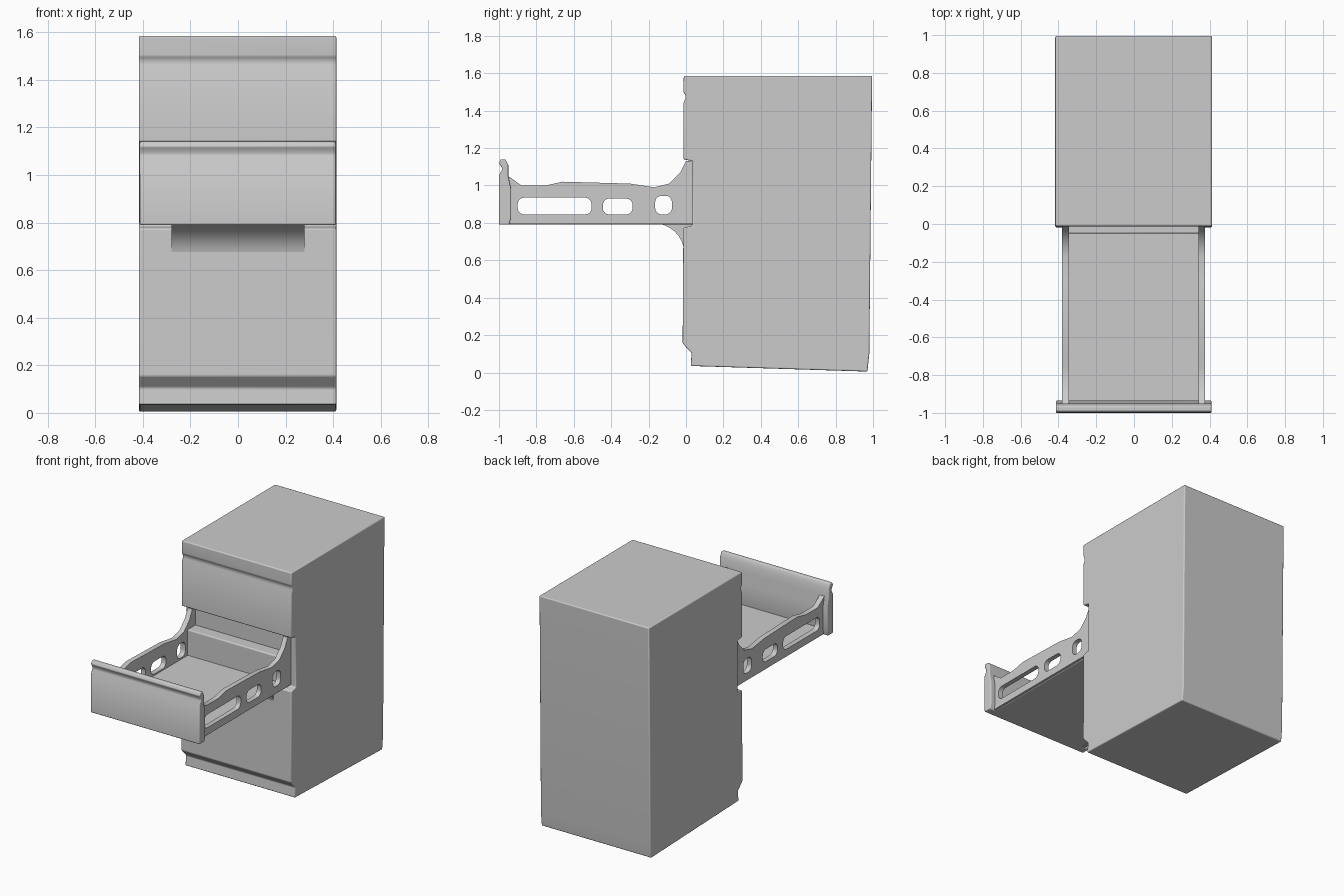
import bpy, bmesh, math
from mathutils import Matrix

if "Cube" in bpy.data.objects:
    bpy.data.objects.remove(bpy.data.objects["Cube"])

SIDE_ON = Matrix(((0, 0, 1, 0), (1, 0, 0, 0), (0, 1, 0, 0), (0, 0, 0, 1)))


def finish(name, me, bevel=0.0):
    ob = bpy.data.objects.new(name, me)
    bpy.context.collection.objects.link(ob)
    if bevel:
        m = ob.modifiers.new("soft_edges", 'BEVEL')
        m.width = bevel
        m.segments = 3
        m.limit_method = 'ANGLE'
        m.angle_limit = math.radians(35)
    bpy.ops.object.select_all(action='DESELECT')
    ob.select_set(True)
    bpy.context.view_layer.objects.active = ob
    bpy.ops.object.shade_smooth_by_angle(angle=math.radians(40))


def extrude_x(name, pts, x0, x1, bevel=0.0):
    """Solid from a (y, z) outline extruded along x."""
    bm = bmesh.new()
    face = bm.faces.new([bm.verts.new((x0, y, z)) for y, z in pts])
    new = bmesh.ops.extrude_face_region(bm, geom=[face])["geom"]
    moved = [v for v in new if isinstance(v, bmesh.types.BMVert)]
    bmesh.ops.translate(bm, verts=moved, vec=(x1 - x0, 0, 0))
    bmesh.ops.recalc_face_normals(bm, faces=bm.faces)
    me = bpy.data.meshes.new(name)
    bm.to_mesh(me)
    bm.free()
    finish(name, me, bevel)


def slotted_x(name, loops, x0, x1):
    """Plate along x from a filled outline; loops after the first are holes."""
    cu = bpy.data.curves.new(name, 'CURVE')
    cu.dimensions = '2D'
    cu.fill_mode = 'BOTH'
    cu.extrude = (x1 - x0) / 2
    for pts in loops:
        sp = cu.splines.new('POLY')
        sp.points.add(len(pts) - 1)
        for p, (y, z) in zip(sp.points, pts):
            p.co = (y, z, 0, 1)
        sp.use_cyclic_u = True
    tmp = bpy.data.objects.new("outline", cu)
    bpy.context.collection.objects.link(tmp)
    dg = bpy.context.evaluated_depsgraph_get()
    me = bpy.data.meshes.new_from_object(tmp.evaluated_get(dg))
    bpy.data.objects.remove(tmp)
    me.transform(Matrix.Translation(((x0 + x1) / 2, 0, 0)) @ SIDE_ON)
    finish(name, me)


def box(y0, y1, z0, z1):
    return [(y0, z0), (y1, z0), (y1, z1), (y0, z1)]


def rounded(y0, y1, z0, z1, r=0.035, n=5):
    pts = []
    for k, (cy, cz) in enumerate(((y1 - r, z1 - r), (y0 + r, z1 - r),
                                  (y0 + r, z0 + r), (y1 - r, z0 + r))):
        for i in range(n + 1):
            a = math.pi / 2 * (k + i / n)
            pts.append((cy + r * math.cos(a), cz + r * math.sin(a)))
    return pts


# Cabinet: front profile holds the kick recess, open bay and top finger groove
cabinet = [(0.97, 0.005), (0.98, 0.1), (0.995, 1.585), (-0.012, 1.585), (-0.014, 1.5),
           (-0.004, 1.485), (-0.004, 1.465), (-0.014, 1.44), (-0.014, 1.14),
           (0.035, 1.13), (0.035, 0.785), (-0.014, 0.775), (-0.018, 0.155),
           (0.03, 0.105), (0.025, 0.035)]
extrude_x("cabinet_body", cabinet, -0.417, 0.413, 0.007)

# Open drawer front with rolled handle lip
front = [(-0.945, 0.79), (-0.935, 0.83), (-0.935, 0.98), (-0.95, 1.05), (-0.95, 1.11),
         (-0.965, 1.14), (-0.99, 1.14), (-1.0, 1.12), (-0.985, 1.095), (-0.985, 1.08),
         (-1.0, 1.055), (-1.0, 0.79)]
extrude_x("drawer_front", front, -0.413, 0.41, 0.006)

# Drawer tray floor and back
extrude_x("drawer_floor", box(-0.96, 0.04, 0.79, 0.835), -0.36, 0.36, 0.006)
extrude_x("drawer_back", box(-0.05, 0.04, 0.8, 1.01), -0.37, 0.37, 0.008)

# Slotted drawer sides, flaring where they meet the cabinet
side = [(-0.96, 0.795), (0.04, 0.795), (0.04, 1.13), (0.0, 1.13), (-0.03, 1.07),
        (-0.09, 1.01), (-0.17, 0.99), (-0.3, 1.01), (-0.66, 1.02), (-0.75, 1.0),
        (-0.88, 1.0), (-0.95, 1.05)]
slots = [rounded(-0.9, -0.505, 0.845, 0.935), rounded(-0.445, -0.285, 0.845, 0.93),
         rounded(-0.165, -0.075, 0.845, 0.945)]
for label, x0, x1 in (("left", -0.38, -0.345), ("right", 0.342, 0.375)):
    slotted_x("drawer_side_" + label, [side] + slots, x0, x1)

# Curved support under the drawer
arc = [(-0.18 + 0.17 * math.sin(a), 0.64 + 0.16 * math.cos(a))
       for a in (math.pi / 2 * i / 8 for i in range(9))]
extrude_x("drawer_support", arc + [(0.03, 0.64), (0.03, 0.80)], -0.28, 0.28)
